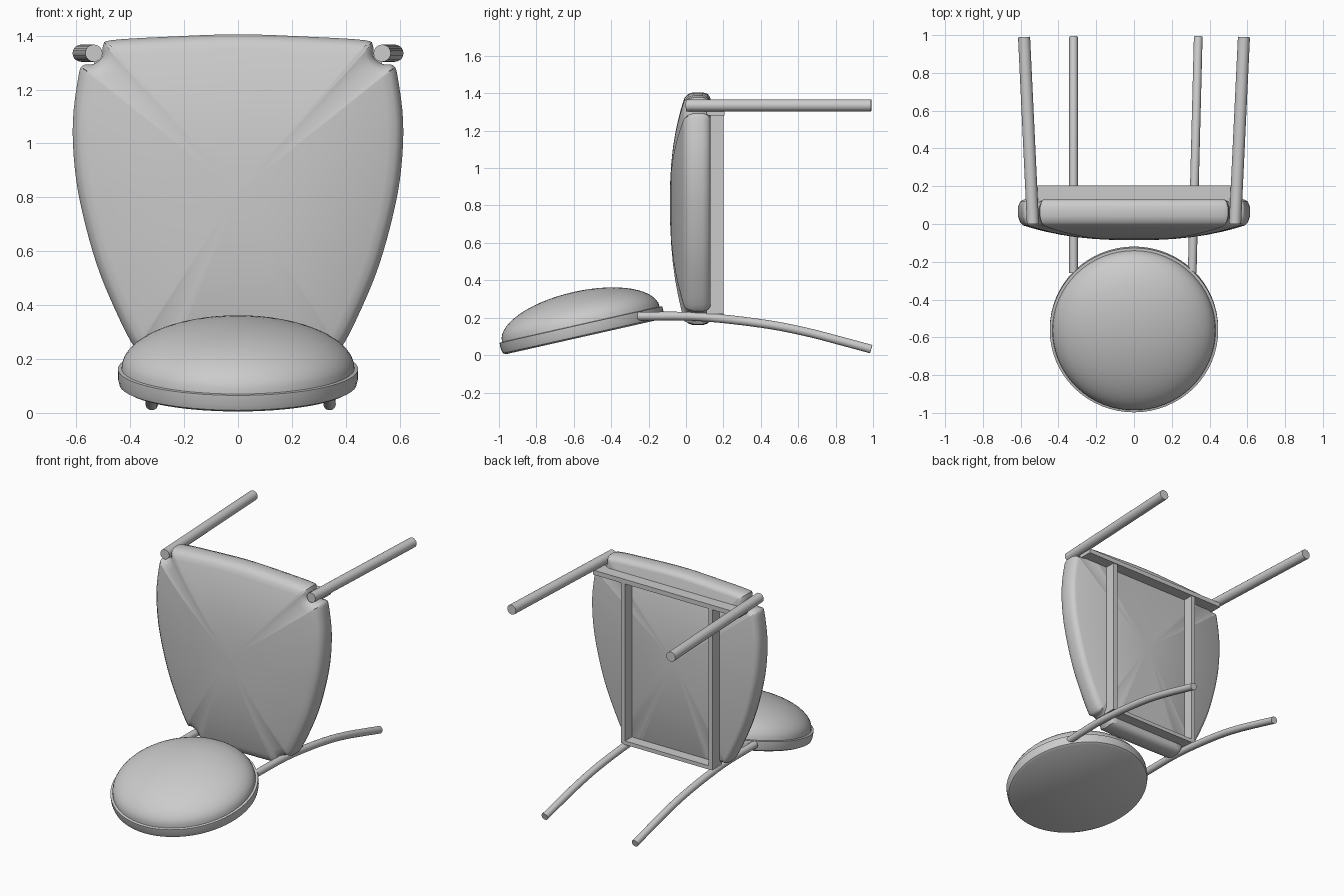
import bpy, bmesh, math
from mathutils import Vector

cube = bpy.data.objects.get("Cube")
if cube:
    bpy.data.objects.remove(cube, do_unlink=True)

grey = bpy.data.materials.new("plain grey")
grey.use_nodes = True
colour = (0.6, 0.6, 0.6, 1)
grey.diffuse_color = colour
grey.node_tree.nodes["Principled BSDF"].inputs["Base Color"].default_value = colour


def finish(name, bm, angle=35):
    bmesh.ops.recalc_face_normals(bm, faces=bm.faces)
    mesh = bpy.data.meshes.new(name)
    bm.to_mesh(mesh)
    bm.free()
    obj = bpy.data.objects.new(name, mesh)
    bpy.context.collection.objects.link(obj)
    mesh.materials.append(grey)
    bpy.ops.object.select_all(action='DESELECT')
    obj.select_set(True)
    bpy.context.view_layer.objects.active = obj
    bpy.ops.object.shade_smooth_by_angle(angle=math.radians(angle))
    return obj


def skin(bm, rings):
    """Join closed rings of points with quads."""
    loops = [[bm.verts.new(p) for p in ring] for ring in rings]
    for a, b in zip(loops, loops[1:]):
        for i in range(len(a)):
            j = (i + 1) % len(a)
            bm.faces.new((a[i], a[j], b[j], b[i]))
    return loops


def smooth_path(pts, steps, closed=False):
    """Catmull-Rom interpolation through the points."""
    n, out = len(pts), []
    pick = (lambda i: pts[i % n]) if closed else (lambda i: pts[min(max(i, 0), n - 1)])
    for i in range(n if closed else n - 1):
        a, b, c, d = (Vector(pick(i + k)) for k in (-1, 0, 1, 2))
        for s in range(steps):
            t = s / steps
            out.append(0.5 * (2 * b + (c - a) * t + (2 * a - 5 * b + 4 * c - d) * t * t
                              + (3 * b - a - 3 * c + d) * t ** 3))
    return out if closed else out + [Vector(pts[-1])]


def tube(name, path, radius, sides=20):
    """Round bar whose cross-sections follow the path."""
    bm, rings = bmesh.new(), []
    for i, p in enumerate(path):
        d = (path[min(i + 1, len(path) - 1)] - path[max(i - 1, 0)]).normalized()
        u = d.cross(Vector((1, 0, 0))).normalized()
        v = d.cross(u)
        rings.append([p + radius * (u * math.cos(a) + v * math.sin(a))
                      for a in (math.tau * k / sides for k in range(sides))])
    loops = skin(bm, rings)
    bm.faces.new(loops[0])
    bm.faces.new(loops[-1])
    return finish(name, bm)


def box(name, x, y, z):
    bm = bmesh.new()
    bmesh.ops.create_cube(bm, size=1)
    for v in bm.verts:
        v.co = [lo + (hi - lo) * (c + 0.5) for c, (lo, hi) in zip(v.co, (x, y, z))]
    return finish(name, bm)


# Seat cushion: mirrored outline notched around the four legs
half = [(0.28, 1.395), (0.47, 1.383), (0.5, 1.365), (0.505, 1.32), (0.535, 1.295),
        (0.575, 1.29), (0.592, 1.25), (0.613, 1.08), (0.605, 0.9), (0.576, 0.737),
        (0.524, 0.55), (0.457, 0.385), (0.385, 0.245), (0.345, 0.235), (0.31, 0.215),
        (0.285, 0.175), (0.25, 0.163)]
outline = smooth_path([(0, 1.405)] + half + [(0, 0.16)] + [(-x, z) for x, z in half[::-1]],
                      4, closed=True)


def inset(dist):
    n, out = len(outline), []
    for i, p in enumerate(outline):
        t = (outline[(i + 1) % n] - outline[i - 1]).normalized()
        out.append(p + Vector((t.y, -t.x)) * dist)
    return out


centre = Vector((0, 0.82))
seat_rings = [[(p.x, y, p.y) for p in inset(d)]
              for y, d in ((0.13, 0.03), (0.118, 0.01), (0.09, 0), (0.04, 0),
                           (0.01, 0.01), (-0.008, 0.028))]
edge = inset(0.028)
for s in (0.95, 0.88, 0.78, 0.66, 0.52, 0.36, 0.18):
    ring = [centre + (p - centre) * s for p in edge]
    seat_rings.append([(p.x, -0.008 - 0.078 * (1 - s ** 2.4), p.y) for p in ring])
bm = bmesh.new()
loops = skin(bm, seat_rings)
for loop, y in ((loops[0], 0.13), (loops[-1], -0.086)):
    hub = bm.verts.new((centre.x, y, centre.y))
    for i in range(len(loop)):
        bm.faces.new((loop[i - 1], loop[i], hub))
finish("seat", bm, 40)

# Padded round backrest, lathed and tilted
profile = [(0.425, -0.066), (0.44, -0.058), (0.446, -0.035), (0.446, 0), (0.432, 0.002)]
profile += [(0.432 * math.cos(a), 0.004 + 0.175 * math.sin(a))
            for a in (math.pi / 2 * k / 14 for k in range(1, 14))]
tilt = math.radians(12.7)
bm = bmesh.new()
loops = skin(bm, [[(r * math.cos(a), r * math.sin(a), h)
                   for a in (math.tau * k / 64 for k in range(64))] for r, h in profile])
bm.faces.new(loops[0])
top = bm.verts.new((0, 0, 0.179))
for i in range(64):
    bm.faces.new((loops[-1][i - 1], loops[-1][i], top))
for v in bm.verts:
    x, y, z = v.co
    v.co = (x, -0.562 + y * math.cos(tilt) - z * math.sin(tilt),
            0.163 + y * math.sin(tilt) + z * math.cos(tilt))
finish("backrest", bm)

# Legs: straight front pair, curved back pair that carry the backrest
for side, sign in (("left", 1), ("right", -1)):
    tube("front_leg_" + side, [Vector((sign * 0.535, 0, 1.335)),
                               Vector((sign * 0.582, 0.99, 1.335))], 0.032)
    near, far = (0.308, 0.34) if sign > 0 else (0.32, 0.32)
    curve = [(-0.26, 0.208), (0, 0.208), (0.2, 0.194), (0.45, 0.162),
             (0.65, 0.122), (0.85, 0.07), (0.99, 0.032)]
    tube("back_leg_" + side,
         smooth_path([(sign * (near + (far - near) * (y + 0.26) / 1.25), y, z)
                      for y, z in curve], 5), 0.023)
    box("side_rail_" + side, sorted((sign * 0.305, sign * 0.335)), (0.11, 0.2), (0.22, 1.3))

# Cross rails of the seat frame
box("front_rail", (-0.535, 0.535), (0.11, 0.205), (1.28, 1.31))
box("back_rail", (-0.32, 0.32), (0.11, 0.2), (0.215, 0.24))
